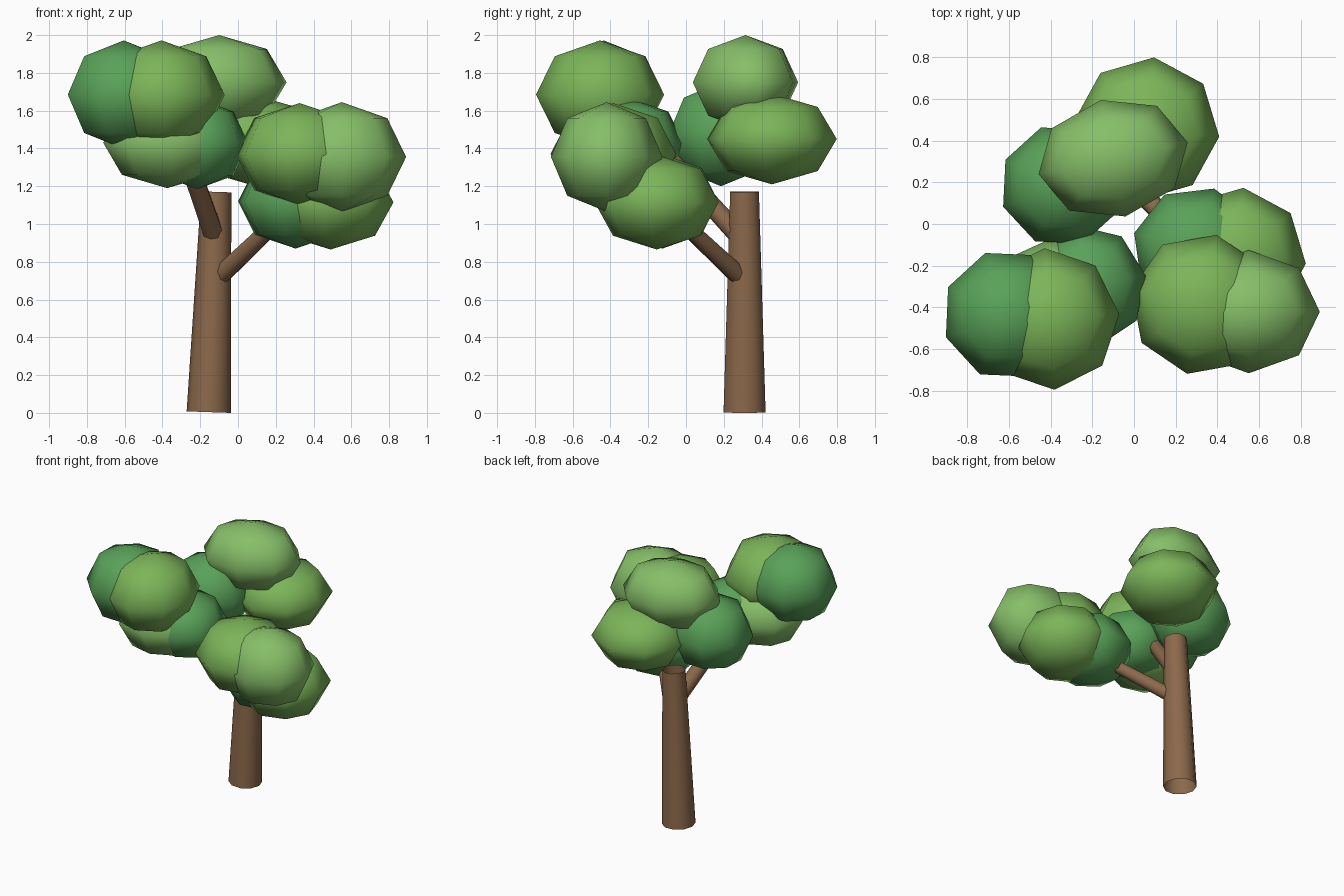
import bpy
from math import radians
from mathutils import Vector

if "Cube" in bpy.data.objects:
    bpy.data.objects.remove(bpy.data.objects["Cube"])


def material(name, rgb):
    m = bpy.data.materials.new(name)
    m.diffuse_color = (*rgb, 1)
    m.use_nodes = True
    m.node_tree.nodes["Principled BSDF"].inputs["Base Color"].default_value = m.diffuse_color
    return m


BARK = material("bark", (0.26, 0.14, 0.07))
DARK = material("dark_leaf", (0.10, 0.36, 0.10))
MID = material("mid_leaf", (0.20, 0.46, 0.10))
LIGHT = material("light_leaf", (0.24, 0.52, 0.14))


def limb(name, start, end, r1, r2, sides):
    """Tapered open tube from start to end."""
    a, b = Vector(start), Vector(end)
    d = b - a
    bpy.ops.mesh.primitive_cone_add(vertices=sides, radius1=r1, radius2=r2,
                                    depth=d.length, location=(a + b) / 2,
                                    end_fill_type='NOTHING')
    o = bpy.context.object
    o.name = name
    o.rotation_euler = d.to_track_quat('Z', 'Y').to_euler()
    o.data.materials.append(BARK)
    bpy.ops.object.shade_smooth_by_angle(angle=radians(50))


def leaf_clump(name, centre, radii, turn, mat):
    """Low-poly ellipsoid, turned about the vertical."""
    bpy.ops.mesh.primitive_uv_sphere_add(segments=8, ring_count=4, radius=1,
                                         location=centre,
                                         rotation=(0, 0, radians(turn)))
    o = bpy.context.object
    o.name = name
    o.scale = radii
    o.data.materials.append(mat)
    bpy.ops.object.shade_smooth()


# Trunk and branches
limb("trunk", (-0.155, 0.31, 0.004), (-0.115, 0.31, 1.17), 0.117, 0.08, 10)
limb("right_branch", (-0.085, 0.27, 0.735), (0.32, -0.14, 1.12), 0.052, 0.04, 8)
limb("left_branch", (-0.13, 0.27, 0.95), (-0.28, -0.12, 1.38), 0.055, 0.05, 8)

# Foliage: back, left and right clusters
clumps = [
    ("back_top_leaves", (-0.10, 0.315, 1.75), (0.365, 0.285, 0.25), 12, LIGHT),
    ("back_leaves", (0.06, 0.455, 1.45), (0.35, 0.345, 0.24), -6, MID),
    ("back_dark_leaves", (-0.345, 0.185, 1.475), (0.30, 0.295, 0.275), 20, DARK),
    ("left_dark_leaves", (-0.605, -0.435, 1.685), (0.315, 0.315, 0.287), 20, DARK),
    ("left_top_leaves", (-0.405, -0.455, 1.685), (0.335, 0.34, 0.287), 4, MID),
    ("left_low_leaves", (-0.375, -0.36, 1.43), (0.34, 0.29, 0.24), 5, LIGHT),
    ("left_inner_leaves", (-0.215, -0.295, 1.425), (0.275, 0.29, 0.24), 10, DARK),
    ("right_front_leaves", (0.325, -0.385, 1.37), (0.345, 0.34, 0.27), -12, MID),
    ("right_outer_leaves", (0.55, -0.42, 1.355), (0.34, 0.295, 0.29), 0, LIGHT),
    ("right_low_leaves", (0.49, -0.155, 1.115), (0.335, 0.33, 0.25), -6, MID),
    ("right_dark_leaves", (0.305, -0.125, 1.12), (0.315, 0.305, 0.25), -15, DARK),
]
for c in clumps:
    leaf_clump(*c)
